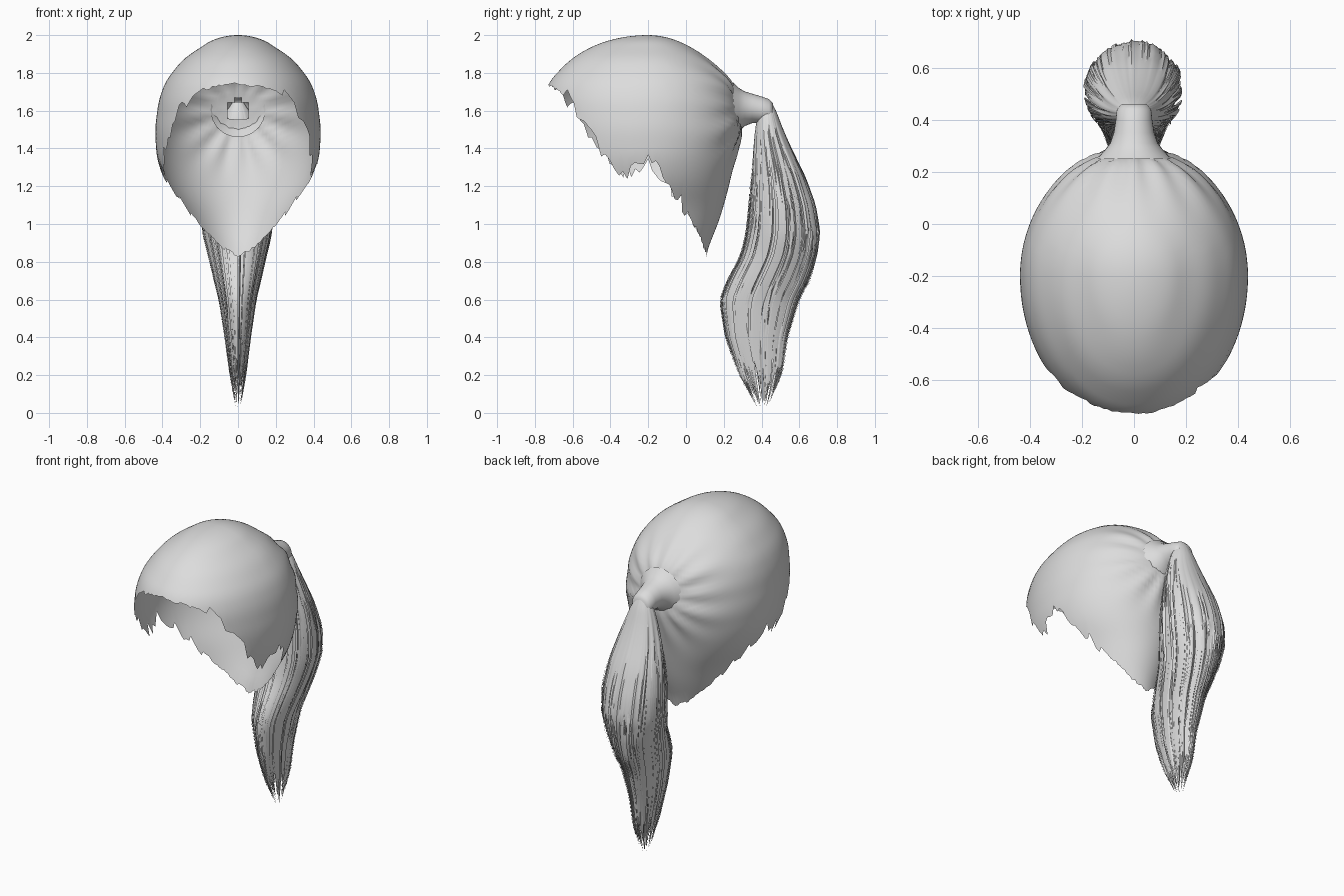
import bpy, bmesh, math, random
from mathutils import Vector

random.seed(4)
cube = bpy.data.objects.get("Cube")
if cube:
    bpy.data.objects.remove(cube)

hair = bpy.data.materials.new("light grey hair")
hair.use_nodes = True
hair.diffuse_color = (0.72, 0.72, 0.72, 1)
hair.node_tree.nodes["Principled BSDF"].inputs["Base Color"].default_value = hair.diffuse_color


def table(points, v):
    """Piecewise linear lookup; the first column ascends."""
    if v <= points[0][0]:
        return points[0][1:]
    for a, b in zip(points, points[1:]):
        if v <= b[0]:
            t = (v - a[0]) / (b[0] - a[0])
            return [p + (q - p) * t for p, q in zip(a[1:], b[1:])]
    return points[-1][1:]


def smooth_table(points, v, step):
    rows = [table(points, v + k * step) for k in (-1, -0.5, 0, 0.5, 1)]
    return [sum(c) / len(c) for c in zip(*rows)]


def finish(bm, name, angle=60):
    mesh = bpy.data.meshes.new(name)
    bm.to_mesh(mesh)
    bm.free()
    mesh.materials.append(hair)
    ob = bpy.data.objects.new(name, mesh)
    bpy.context.collection.objects.link(ob)
    bpy.ops.object.select_all(action='DESELECT')
    ob.select_set(True)
    bpy.context.view_layer.objects.active = ob
    bpy.ops.object.shade_smooth_by_angle(angle=math.radians(angle))
    return ob


def skin(bm, rows, closed=True):
    """Join rows of points into quads."""
    rows = [[bm.verts.new(p) for p in r] for r in rows]
    for a, b in zip(rows, rows[1:]):
        n = len(a)
        for i in range(n if closed else n - 1):
            j = (i + 1) % n
            bm.faces.new((a[i], b[i], b[j], a[j]))
    return rows


# Scalp: drop below crown (square root), half width, front depth, back depth
SCALP = [(0, 0, 0, 0), (0.17, 0.14, 0.21, 0.15), (0.26, 0.2, 0.31, 0.23),
         (0.36, 0.29, 0.41, 0.32), (0.5, 0.385, 0.525, 0.445), (0.59, 0.42, 0.56, 0.475),
         (0.71, 0.44, 0.56, 0.5), (0.81, 0.43, 0.54, 0.465), (0.89, 0.385, 0.5, 0.43),
         (0.95, 0.31, 0.45, 0.4), (1.0, 0.27, 0.4, 0.37), (1.08, 0.2, 0.35, 0.3)]
# Hairline height by angle from the forehead to the nape
HAIRLINE = [(0, 1.745), (30, 1.71), (40, 1.66), (50, 1.57), (60, 1.43), (70, 1.29), (80, 1.27),
            (88, 1.34), (95, 1.3), (105, 1.2), (117, 1.11), (130, 1.0), (155, 0.88), (180, 0.83)]
TIE_Z = 1.6


def scalp_point(angle, z):
    w, f, b = smooth_table(SCALP, math.sqrt(max(2 - z, 0)), 0.03) if z < 1.99 else \
        table(SCALP, math.sqrt(max(2 - z, 0)))
    c = math.cos(angle)
    p = Vector((w * math.sin(angle), -0.2 - (f if c > 0 else b) * c, z))
    # combed ridges that converge on the tie
    d = math.hypot(p.x, p.z - TIE_Z)
    if p.y > -0.1 and d > 0.08:
        ridge = math.sin(13 * math.atan2(p.z - TIE_Z, abs(p.x)))
        p += Vector((p.x, p.y + 0.2, 0)) * 0.016 * ridge * math.exp(-((d - 0.2) / 0.13) ** 2)
    return p


COLS, RINGS = 144, 44
edges = []
for i in range(COLS):
    deg = abs((i * 360 / COLS + 180) % 360 - 180)
    rough = 0.045 if 35 < deg < 122 else 0.008
    edges.append(table(HAIRLINE, deg)[0] + random.uniform(-rough, rough))
bm = bmesh.new()
rows = []
for k in range(RINGS + 1):
    t = max(k, 0.15) / RINGS
    row = []
    for i in range(COLS):
        deg = abs((i * 360 / COLS + 180) % 360 - 180)
        base = table(HAIRLINE, deg)[0]
        end = base + (edges[i] - base) * max(0, (t - 0.9) * 10)
        row.append(scalp_point(math.tau * i / COLS, 2 - (2 - end) * t ** 1.7))
    rows.append(row)
rings = skin(bm, rows)
bm.faces.new(rings[0])
# open the scalp where the hair passes into the tie
gap = [f for f in bm.faces if f.calc_center_median().y > 0.2
       and math.hypot(f.calc_center_median().x, f.calc_center_median().z - TIE_Z) < 0.06]
bmesh.ops.delete(bm, geom=gap, context='FACES')
bmesh.ops.recalc_face_normals(bm, faces=bm.faces)
finish(bm, "scalp_hair")

# Gathered neck of hair between the scalp and the tail: y, z, radius
NECK = [(0.25, 1.605, 0.145), (0.28, 1.605, 0.115), (0.31, 1.61, 0.092), (0.35, 1.612, 0.078),
        (0.4, 1.605, 0.07), (0.44, 1.595, 0.066), (0.46, 1.59, 0.05)]
bm = bmesh.new()
rings = skin(bm, [[(r * math.cos(a), y, z + r * math.sin(a))
                   for a in [math.tau * i / 32 for i in range(32)]] for y, z, r in NECK])
bm.faces.new(rings[-1])
bmesh.ops.recalc_face_normals(bm, faces=bm.faces)
finish(bm, "gathered_neck")

# Tail outline: height, inner y, outer y, half width
TAIL = [(0.0, 0.39, 0.42, 0.008), (0.2, 0.28, 0.51, 0.045), (0.4, 0.21, 0.54, 0.07),
        (0.6, 0.18, 0.6, 0.1), (0.7, 0.22, 0.655, 0.125), (0.83, 0.29, 0.7, 0.155),
        (0.95, 0.32, 0.715, 0.185), (1.1, 0.335, 0.69, 0.19), (1.25, 0.345, 0.635, 0.175),
        (1.4, 0.355, 0.56, 0.135), (1.5, 0.365, 0.515, 0.1), (1.58, 0.38, 0.485, 0.07),
        (1.63, 0.395, 0.465, 0.045), (1.645, 0.42, 0.44, 0.015)]


def tail_point(angle, z, scale):
    inner, outer, w = smooth_table(TAIL, z, 0.03)
    return Vector((w * scale * math.sin(angle),
                   (inner + outer) / 2 + (outer - inner) / 2 * scale * math.cos(angle), z))


# Grooved body of the tail, with locks that end at different heights
LOCKS = 108
ends = [random.uniform(0.03, 0.3) for _ in range(LOCKS)]
groove = [random.uniform(0.86, 0.98) for _ in range(LOCKS)]
bm = bmesh.new()
rows = []
for k in range(37):
    t = k / 36
    row = []
    for i in range(LOCKS):
        z = 1.645 + (ends[i] - 1.645) * t
        depth = min(1, t * 3)
        a = math.tau * i / LOCKS
        smooth_back = 0.5 if math.cos(a) > 0.6 and z > 0.95 else 1
        row.append(tail_point(a, z, 1 - (1 - groove[i]) * depth * smooth_back))
    rows.append(row)
rings = skin(bm, rows)
bm.faces.new(rings[0])
bmesh.ops.recalc_face_normals(bm, faces=bm.faces)
finish(bm, "tail_body", 40)

# Thin loose strands lying over the body
bm = bmesh.new()
for s in range(230):
    a = random.uniform(0, math.tau)
    top, end = random.uniform(1.2, 1.56), random.choice((0.03, 0.1, 0.2, 0.3)) + random.uniform(0, 0.1)
    if math.cos(a) > 0.6:
        top = random.uniform(0.8, 1.1)
    lift, half = random.uniform(0.95, 1.03), random.uniform(0.015, 0.04)
    path = []
    for k in range(25):
        t = k / 24
        z = top + (end - top) * t
        width = half * min(1, 6 * (1 - t) + 0.1)
        scale = 0.93 + (lift - 0.93) * min(1, t * 4)
        path.append([tail_point(a - width, z, scale), tail_point(a + width, z, scale)])
    skin(bm, path, closed=False)
finish(bm, "loose_strands")
